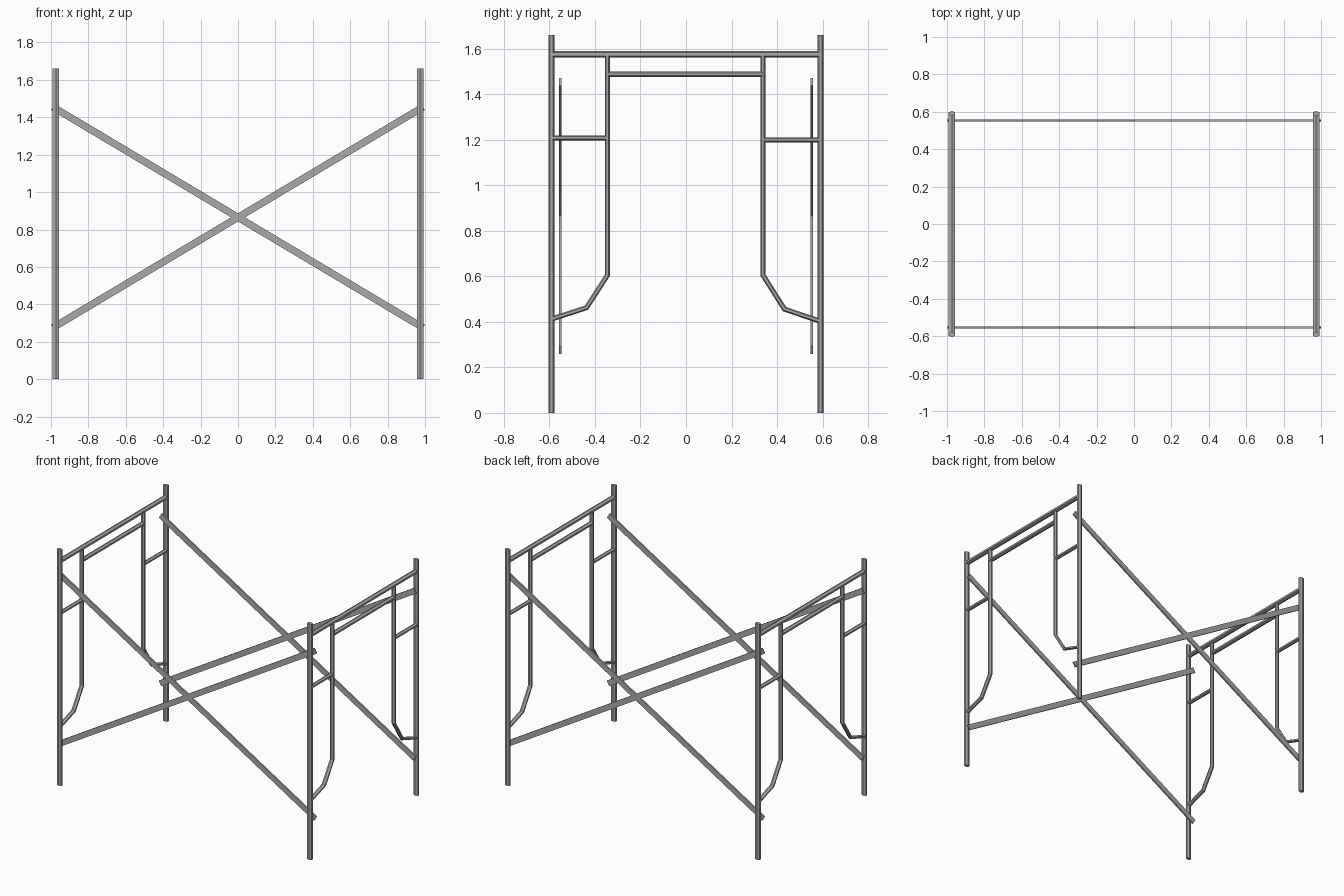
import bpy, bmesh, math
from mathutils import Vector

if "Cube" in bpy.data.objects:
    bpy.data.objects.remove(bpy.data.objects["Cube"], do_unlink=True)

steel = bpy.data.materials.new("galvanised grey")
steel.use_nodes = True
GREY = (0.4, 0.4, 0.4, 1)
steel.diffuse_color = GREY
steel.node_tree.nodes["Principled BSDF"].inputs["Base Color"].default_value = GREY

SIDES = 6
FRAME_X = 0.974
LEG_Y = 0.591
X_AXIS = Vector((1, 0, 0))


def finish(name, bm):
    bmesh.ops.recalc_face_normals(bm, faces=bm.faces)
    mesh = bpy.data.meshes.new(name)
    bm.to_mesh(mesh)
    bm.free()
    mesh.materials.append(steel)
    obj = bpy.data.objects.new(name, mesh)
    bpy.context.collection.objects.link(obj)
    return obj


def tube(name, x, path, radius):
    """Six-sided tube swept along (y, z) points, with mitred bends."""
    bm = bmesh.new()
    pts = [Vector((x, y, z)) for y, z in path]
    dirs = [(b - a).normalized() for a, b in zip(pts, pts[1:])]
    rings = []
    for i, p in enumerate(pts):
        before, after = dirs[max(i - 1, 0)], dirs[min(i, len(dirs) - 1)]
        normal = (before + after).normalized().cross(X_AXIS)
        mitre = normal / normal.dot(before.cross(X_AXIS))
        ring = []
        for k in range(SIDES):
            a = math.tau * k / SIDES
            # section is slightly wider along x
            ring.append(bm.verts.new(p + radius * (math.cos(a) * mitre
                                                   + 1.44 * math.sin(a) * X_AXIS)))
        rings.append(ring)
    for r0, r1 in zip(rings, rings[1:]):
        for k in range(SIDES):
            n = (k + 1) % SIDES
            bm.faces.new((r0[k], r0[n], r1[n], r1[k]))
    bm.faces.new(rings[0])
    bm.faces.new(rings[-1])
    return finish(name, bm)


def brace(name, y, slope_sign):
    """Flat diagonal strip joining the two end frames."""
    bm = bmesh.new()
    start = Vector((-0.99, 0, 0.865 - slope_sign * 0.59))
    end = Vector((0.99, 0, 0.865 + slope_sign * 0.59))
    along = end - start
    bmesh.ops.create_cube(bm, size=1)
    bmesh.ops.scale(bm, vec=(along.length, 0.011, 0.038), verts=bm.verts)
    obj = finish(name, bm)
    obj.location = (0, y, 0.865)
    obj.rotation_euler.y = -math.atan2(along.z, along.x)


# End frames
for side, x in (("left", FRAME_X), ("right", -FRAME_X)):
    tube(side + "_top_bar", x, [(-LEG_Y, 1.575), (LEG_Y, 1.575)], 0.0135)
    tube(side + "_header_bar", x, [(-0.343, 1.487), (0.338, 1.487)], 0.0125)
    # Each end has a leg, a bent inner post and a short rung
    for end, s, post_y, rung_z, knee, foot_z in (
            ("front", -1, 0.345, 1.208, (0.437, 0.462), 0.412),
            ("back", 1, 0.338, 1.199, (0.432, 0.456), 0.402)):
        tag = side + "_" + end
        tube(tag + "_leg", x, [(s * LEG_Y, 0), (s * LEG_Y, 1.66)], 0.0135)
        tube(tag + "_inner_post", x,
             [(s * post_y, 1.575), (s * post_y, 0.605),
              (s * knee[0], knee[1]), (s * LEG_Y, foot_z)], 0.011)
        tube(tag + "_rung", x, [(s * post_y, rung_z), (s * LEG_Y, rung_z)], 0.011)

# Crossed braces on front and back
for end, y in (("front", -0.553), ("back", 0.553)):
    brace(end + "_rising_brace", y, 1)
    brace(end + "_falling_brace", y, -1)
